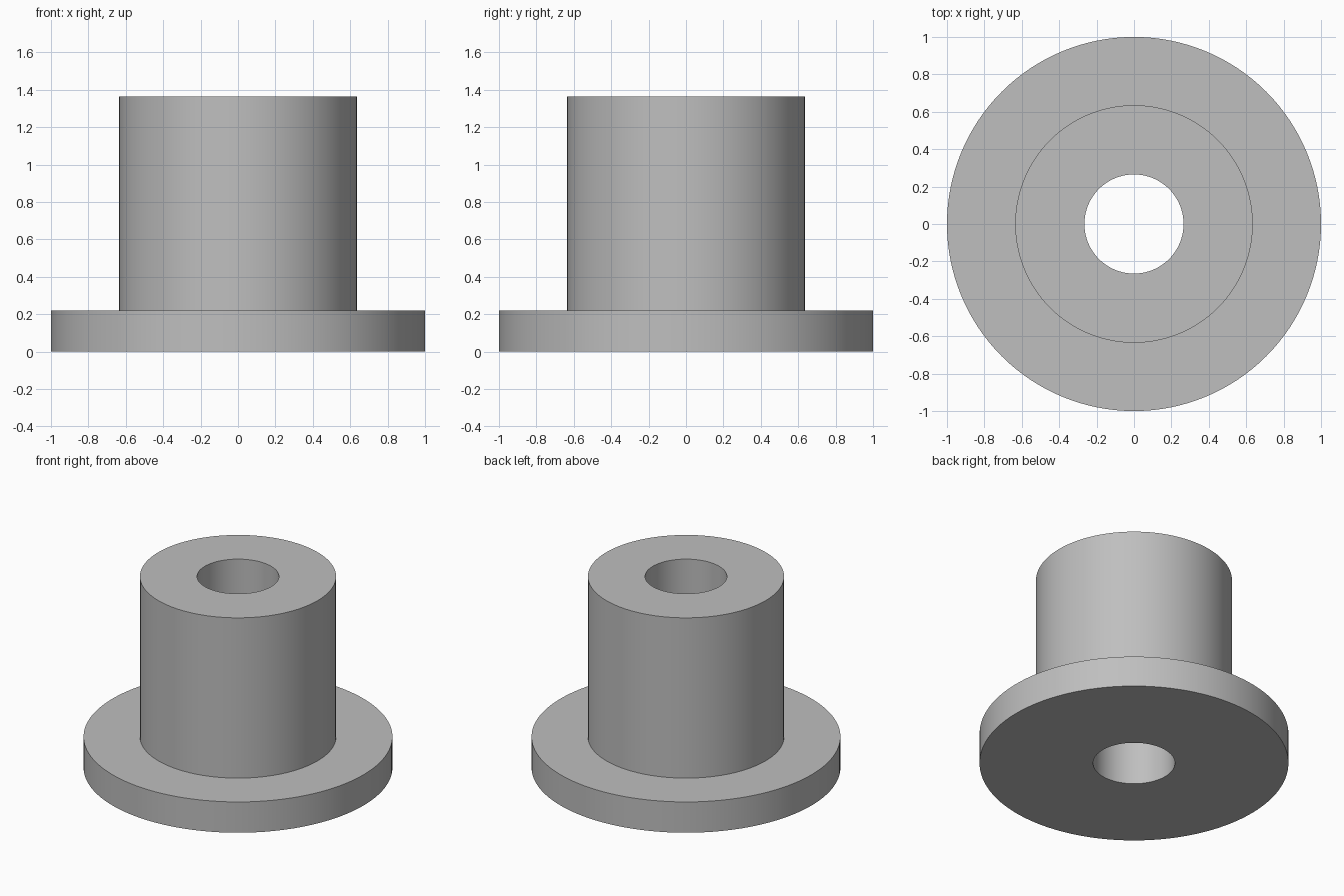
import bpy
import bmesh
from math import cos, sin, tau, radians

SEGMENTS = 128

cube = bpy.data.objects.get("Cube")
if cube:
    bpy.data.objects.remove(cube, do_unlink=True)

# Plain grey material
grey = bpy.data.materials.new("plain grey")
grey.use_nodes = True
colour = (0.52, 0.52, 0.52, 1)
grey.diffuse_color = colour
grey.node_tree.nodes["Principled BSDF"].inputs["Base Color"].default_value = colour


def lathe(name, profile):
    """Revolve a closed (radius, height) outline around the z axis."""
    bm = bmesh.new()
    rings = [[bm.verts.new((r * cos(tau * i / SEGMENTS), r * sin(tau * i / SEGMENTS), z))
              for i in range(SEGMENTS)] for r, z in profile]
    for k, ring in enumerate(rings):
        following = rings[(k + 1) % len(rings)]
        for i in range(SEGMENTS):
            j = (i + 1) % SEGMENTS
            bm.faces.new((ring[i], ring[j], following[j], following[i]))
    bmesh.ops.recalc_face_normals(bm, faces=bm.faces)
    mesh = bpy.data.meshes.new(name)
    bm.to_mesh(mesh)
    bm.free()
    mesh.materials.append(grey)
    obj = bpy.data.objects.new(name, mesh)
    bpy.context.collection.objects.link(obj)
    bpy.ops.object.select_all(action="DESELECT")
    obj.select_set(True)
    bpy.context.view_layer.objects.active = obj
    bpy.ops.object.shade_smooth_by_angle(angle=radians(30))
    return obj


# Flange, sleeve and through bore share one outline
bore, sleeve, flange = 0.265, 0.635, 1.0
flange_top, sleeve_top = 0.22, 1.365
lathe("flanged_bushing", [
    (bore, 0), (flange, 0), (flange, flange_top),
    (sleeve, flange_top), (sleeve, sleeve_top), (bore, sleeve_top),
])
